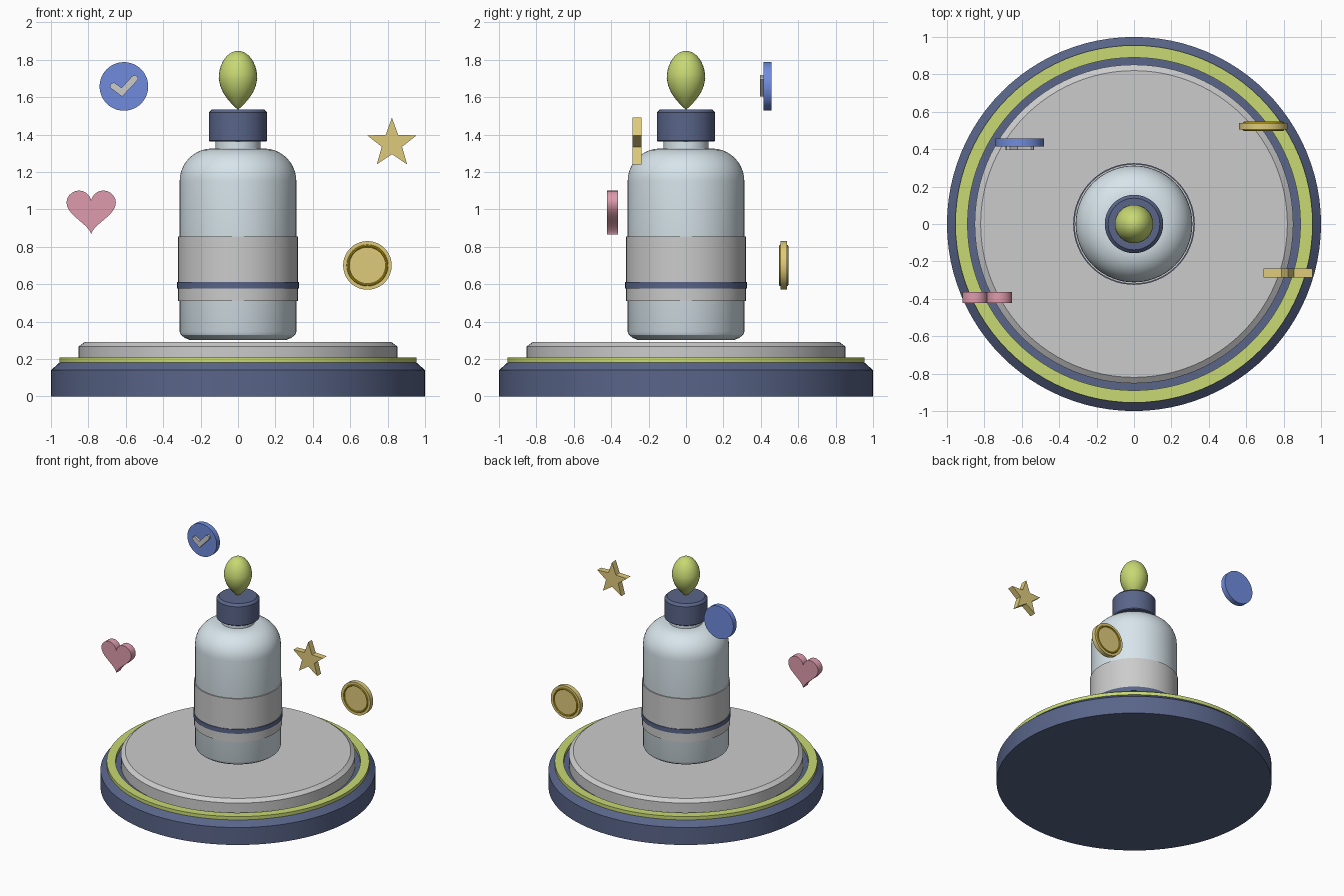
import bpy, bmesh
from math import sin, cos, pi, radians
from mathutils import Matrix

if "Cube" in bpy.data.objects:
    bpy.data.objects.remove(bpy.data.objects["Cube"])


def material(name, rgb):
    m = bpy.data.materials.new(name)
    m.diffuse_color = (*rgb, 1)
    m.use_nodes = True
    m.node_tree.nodes["Principled BSDF"].inputs["Base Color"].default_value = m.diffuse_color
    return m


NAVY = material("navy", (0.10, 0.13, 0.25))
LIME = material("lime", (0.58, 0.69, 0.17))
PALE = material("pale_plate", (0.76, 0.76, 0.77))
GLASS = material("pale_blue", (0.68, 0.78, 0.83))
BLUE = material("blue", (0.16, 0.26, 0.72))
GOLD = material("gold", (0.74, 0.60, 0.20))
DEEP_GOLD = material("deep_gold", (0.62, 0.42, 0.01))
PINK = material("pink", (0.73, 0.33, 0.42))


def finish(name, bm, mat, angle=30):
    bmesh.ops.recalc_face_normals(bm, faces=bm.faces)
    mesh = bpy.data.meshes.new(name)
    bm.to_mesh(mesh)
    bm.free()
    if mat:
        mesh.materials.append(mat)
    ob = bpy.data.objects.new(name, mesh)
    bpy.context.collection.objects.link(ob)
    bpy.ops.object.select_all(action='DESELECT')
    ob.select_set(True)
    bpy.context.view_layer.objects.active = ob
    bpy.ops.object.shade_smooth_by_angle(angle=radians(angle))
    return ob


def revolve(name, profile, mat=None, closed=False, segs=64, matrix=None):
    """Spin (radius, z) points about z; closed joins the last point to the first."""
    bm = bmesh.new()
    rings = []
    for r, z in profile:
        if r == 0:
            rings.append([bm.verts.new((0, 0, z))] * segs)
        else:
            rings.append([bm.verts.new((r * cos(2 * pi * i / segs), r * sin(2 * pi * i / segs), z))
                          for i in range(segs)])
    pairs = list(zip(rings, rings[1:])) + ([(rings[-1], rings[0])] if closed else [])
    for a, b in pairs:
        for i in range(segs):
            j = (i + 1) % segs
            bm.faces.new(dict.fromkeys((a[i], a[j], b[j], b[i])))
    if matrix:
        bm.transform(matrix)
    return finish(name, bm, mat)


def band(name, r0, r1, z0, z1, mat=None, **kw):
    return revolve(name, [(r0, z0), (r1, z0), (r1, z1), (r0, z1)], mat, closed=True, **kw)


def slab(name, outline, y0, y1, mat=None):
    """Extrude an (x, z) outline from y0 to y1."""
    bm = bmesh.new()
    face = bm.faces.new([bm.verts.new((x, y0, z)) for x, z in outline])
    new = bmesh.ops.extrude_face_region(bm, geom=[face])['geom']
    bmesh.ops.translate(bm, vec=(0, y1 - y0, 0),
                        verts=[v for v in new if isinstance(v, bmesh.types.BMVert)])
    # extrude_face_region drops the start face, so put it back if it is missing
    if any(e.is_boundary for e in bm.edges):
        bmesh.ops.holes_fill(bm, edges=[e for e in bm.edges if e.is_boundary])
    return finish(name, bm, mat)


# Pedestal
revolve("pedestal_base", [(0, 0), (1, 0), (1, 0.14), (0.955, 0.18), (0, 0.18)], NAVY, segs=96)
band("pedestal_trim_ring", 0.89, 0.955, 0.175, 0.207, LIME, segs=96)
revolve("pedestal_plate", [(0, 0.175), (0.852, 0.175), (0.852, 0.267), (0.82, 0.29), (0, 0.29)],
        PALE, segs=96)

# Bottle: rounded foot, straight wall, quarter-ellipse shoulder, neck
foot = [(0, 0.302), (0.26, 0.302), (0.285, 0.313), (0.305, 0.328), (0.312, 0.345)]
shoulder = [(0.14 + 0.172 * cos(a), 1.15 + 0.175 * sin(a))
            for a in [i * pi / 20 for i in range(11)]]
revolve("bottle_body", foot + shoulder + [(0.12, 1.325), (0, 1.325)], GLASS)
revolve("bottle_neck", [(0, 1.31), (0.12, 1.31), (0.12, 1.37), (0, 1.37)], GLASS)
band("bottle_label", 0.311, 0.32, 0.51, 0.855)
band("label_stripe", 0.311, 0.325, 0.577, 0.612, NAVY)

# Cap and drop-shaped finial
revolve("bottle_cap", [(0, 1.362), (0.15, 1.362), (0.156, 1.368), (0.156, 1.517),
                       (0.138, 1.535), (0, 1.535)], NAVY)
drop = [(0, 1.533), (0.016, 1.546), (0.034, 1.564), (0.058, 1.592), (0.079, 1.622), (0.095, 1.66)]
drop += [(0.103 * cos(a), 1.70 + 0.147 * sin(a)) for a in [i * pi / 20 for i in range(10)]]
revolve("drop_finial", drop + [(0, 1.847)], LIME, segs=32)


def facing(x, y, z):
    """Place a z-axis part so that its axis runs along y."""
    return Matrix.Translation((x, y, z)) @ Matrix.Rotation(pi / 2, 4, 'X')


# Check badge
badge = facing(-0.61, 0.436, 1.657)
revolve("check_badge", [(0, -0.021), (0.13, -0.021), (0.13, 0.021), (0, 0.021)], BLUE,
        segs=48, matrix=badge)
slab("check_mark", [(-0.686, 1.652), (-0.62, 1.602), (-0.534, 1.693), (-0.536, 1.708),
                    (-0.550, 1.718), (-0.566, 1.712), (-0.622, 1.65), (-0.664, 1.679),
                    (-0.682, 1.670)], 0.396, 0.418)

# Coin with a raised ring on each face
coin = facing(0.692, 0.522, 0.70)
revolve("coin", [(0, -0.018), (0.13, -0.018), (0.13, 0.018), (0, 0.018)], GOLD,
        segs=48, matrix=coin)
for side, s in (("front", 1), ("back", -1)):
    ring = [(0.104 + 0.007 * cos(i * pi / 4), s * 0.018 + 0.007 * sin(i * pi / 4)) for i in range(8)]
    revolve("coin_ring_" + side, ring, DEEP_GOLD, closed=True, segs=48, matrix=coin)

# Star
star = []
for i in range(10):
    r, a = (0.057 if i % 2 else 0.138), pi / 2 + i * pi / 5
    star.append((0.823 + r * cos(a), 1.352 + r * sin(a)))
slab("star", star, -0.286, -0.238, GOLD)

# Heart
heart = []
for i in range(48):
    t = 2 * pi * i / 48
    heart.append((-0.785 + 0.00825 * 16 * sin(t) ** 3,
                  1.004 + 0.0081 * (13 * cos(t) - 5 * cos(2 * t) - 2 * cos(3 * t) - cos(4 * t))))
slab("heart", heart, -0.422, -0.364, PINK)
